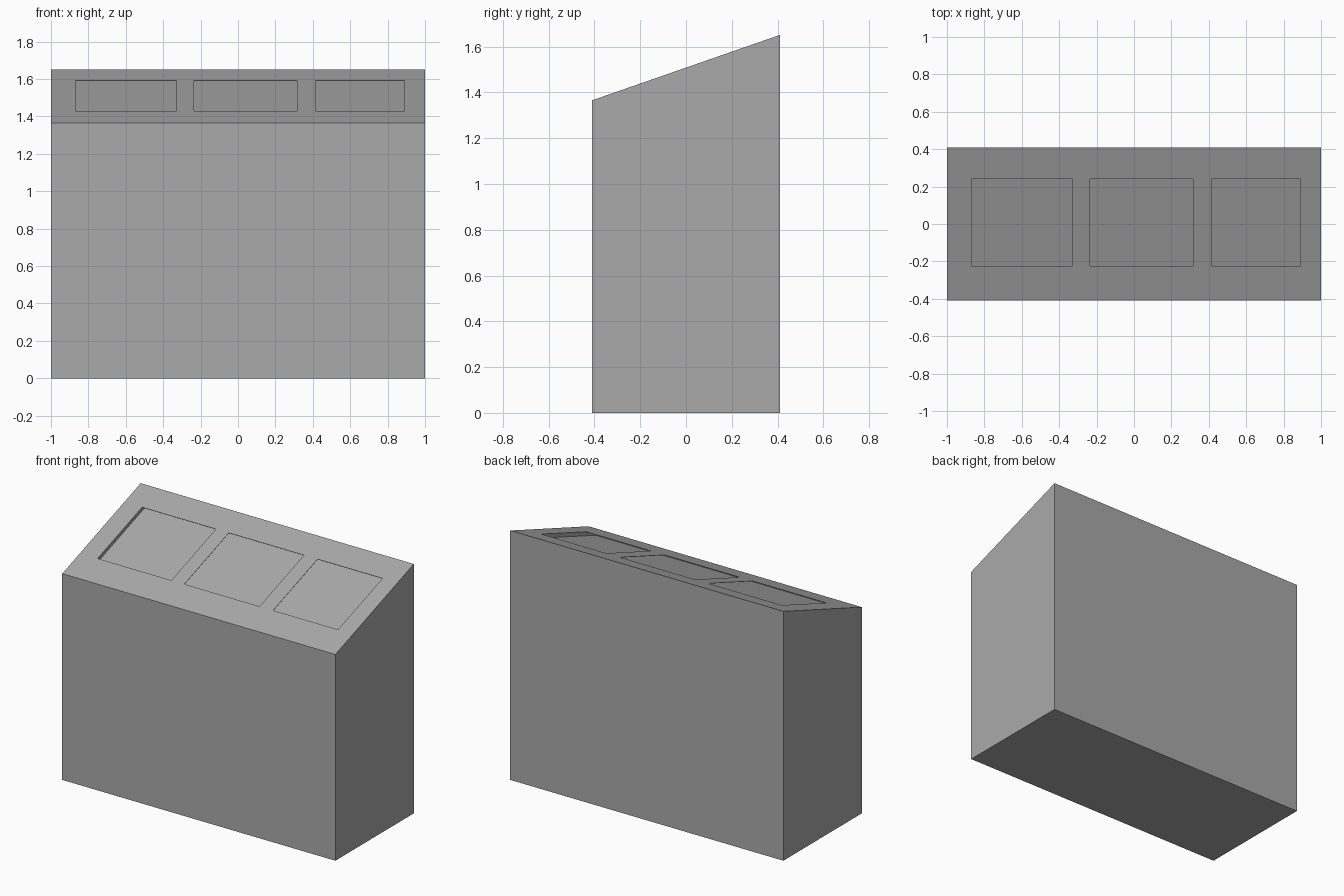
import bpy
import bmesh

WIDTH, DEPTH = 2.0, 0.82
SLOPE, MID_HEIGHT = 0.348, 1.508
RECESS = 0.028      # depth of the recess floor under the sloped top
SKIN = 0.002        # thickness of the cover over the recess
WINDOWS = [(-0.87, -0.33), (-0.235, 0.315), (0.415, 0.89)]
WINDOW_Y = (-0.225, 0.24)

if "Cube" in bpy.data.objects:
    bpy.data.objects.remove(bpy.data.objects["Cube"], do_unlink=True)

grey = bpy.data.materials.new("mid_grey")
grey.use_nodes = True
COLOUR = (0.4, 0.4, 0.4, 1.0)
grey.diffuse_color = COLOUR
for node in grey.node_tree.nodes:
    if node.type == 'BSDF_PRINCIPLED':
        node.inputs["Base Color"].default_value = COLOUR


def sloped_block(name, xs, ys, top, bottom=None):
    """Block whose top follows the slope; its bottom follows too, or is flat on the ground."""
    bm = bmesh.new()
    bmesh.ops.create_cube(bm, size=1)
    for v in bm.verts:
        upper = v.co.z > 0
        x = xs[v.co.x > 0]
        y = ys[v.co.y > 0]
        surface = MID_HEIGHT + SLOPE * y
        if upper:
            z = surface + top
        else:
            z = 0 if bottom is None else surface + bottom
        v.co = (x, y, z)
    mesh = bpy.data.meshes.new(name)
    bm.to_mesh(mesh)
    bm.free()
    mesh.materials.append(grey)
    obj = bpy.data.objects.new(name, mesh)
    bpy.context.collection.objects.link(obj)
    return obj


def carve(target, cutter):
    """Subtract the cutter for good, then delete it."""
    cutter.hide_render = True
    mod = target.modifiers.new("carve", 'BOOLEAN')
    mod.operation = 'DIFFERENCE'
    mod.solver = 'EXACT'
    mod.object = cutter
    graph = bpy.context.evaluated_depsgraph_get()
    mesh = bpy.data.meshes.new_from_object(target.evaluated_get(graph))
    target.modifiers.clear()
    target.data = mesh
    bpy.data.objects.remove(cutter, do_unlink=True)


# Cabinet body with a slanted top
body = sloped_block("cabinet_body", (-WIDTH / 2, WIDTH / 2), (-DEPTH / 2, DEPTH / 2), 0)

# Shallow recess shared by all windows, hidden under the thin cover
carve(body, sloped_block("recess_cutter", (-0.873, 0.893), (-0.33, 0.345), -SKIN, -RECESS))

# Three rectangular windows opening into the recess
for span in WINDOWS:
    carve(body, sloped_block("window_cutter", span, WINDOW_Y, 0.05, -RECESS / 2))

body.data.name = "cabinet_body"
